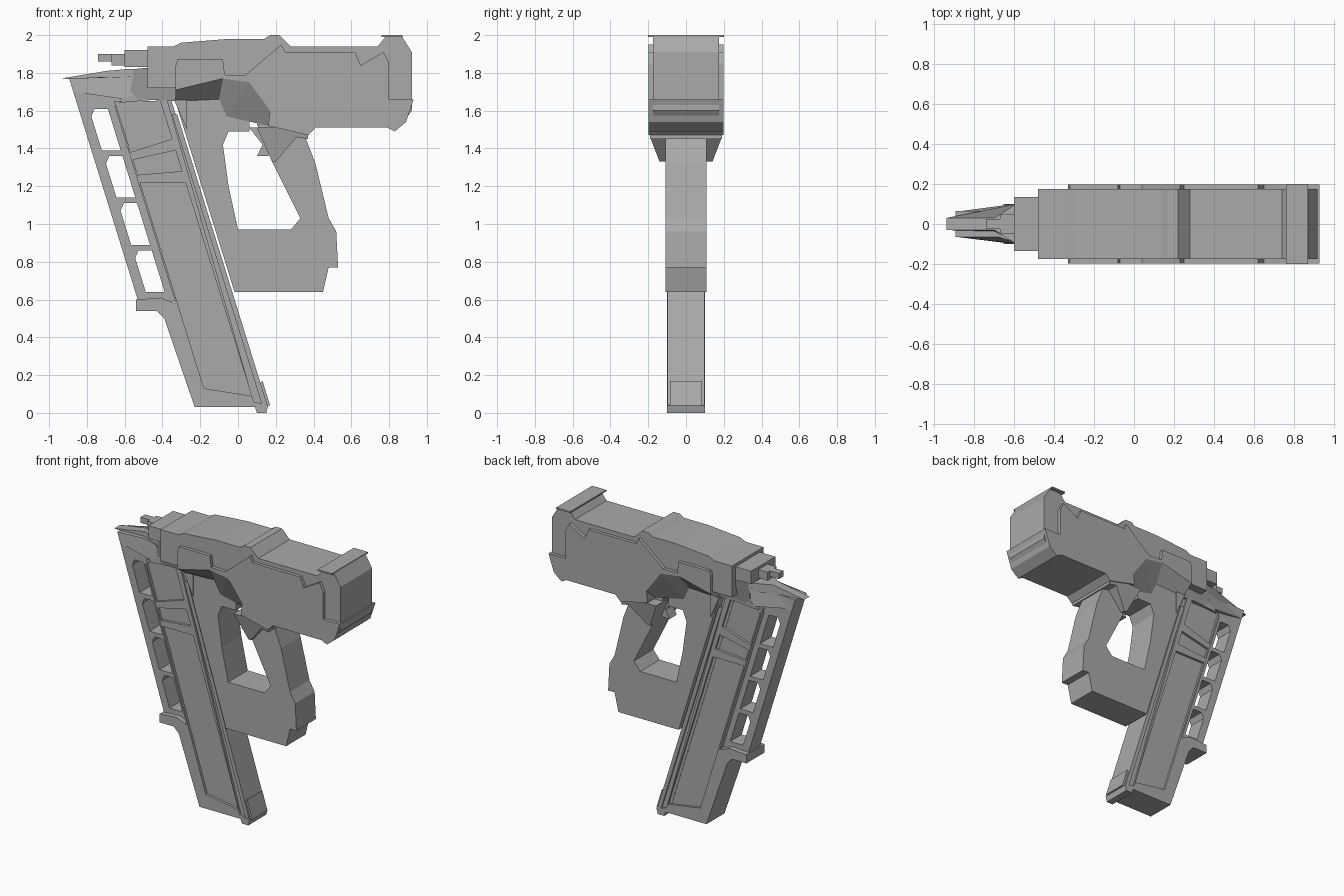
import bpy, bmesh

default_cube = bpy.data.objects.get("Cube")
if default_cube:
    bpy.data.objects.remove(default_cube, do_unlink=True)

grey = bpy.data.materials.new("mid grey")
grey.use_nodes = True
grey.diffuse_color = (.4, .4, .4, 1)
grey.node_tree.nodes["Principled BSDF"].inputs["Base Color"].default_value = grey.diffuse_color

# Shared heights and half widths
deck, ledge, lip, belly = 1.94, 1.91, 1.66, 1.51
core_half, plate_half, frame_half, grip_half = .175, .198, .108, .1


def widen(points, half):
    """Give every profile point its own half width."""
    return [(x, z, half) for x, z in points]


def solid(name, profiles):
    """Extrude side profiles of (x, z, half width) symmetrically across y."""
    bm = bmesh.new()
    for profile in profiles:
        right = [bm.verts.new((x, -half, z)) for x, z, half in profile]
        left = [bm.verts.new((x, half, z)) for x, z, half in profile]
        bm.faces.new(right)
        bm.faces.new(reversed(left))
        for i in range(len(profile)):
            bm.faces.new((right[i - 1], left[i - 1], left[i], right[i]))
    bmesh.ops.recalc_face_normals(bm, faces=bm.faces)
    mesh = bpy.data.meshes.new(name)
    bm.to_mesh(mesh)
    bm.free()
    mesh.materials.append(grey)
    obj = bpy.data.objects.new(name, mesh)
    bpy.context.collection.objects.link(obj)
    return obj


def prism(name, points, half):
    return solid(name, [widen(points, half)])


def rectangle(left, right, bottom, top):
    return [(left, bottom), (left, top), (right, top), (right, bottom)]


def lean(foot, z):
    """Point at height z on the sloping grip line that starts at x = foot."""
    return (foot - .31 * z, z)


def band(back, front, bottom, top, tilt_bottom=0, tilt_top=0):
    """Four-sided profile that follows the slope of the grip."""
    return [lean(back, bottom), lean(back, top),
            lean(front, top + tilt_top), lean(front, bottom + tilt_bottom)]


def cut_through(obj, openings):
    cutter = solid("cutter", [widen(points, plate_half) for points in openings])
    cutter.hide_render = True
    modifier = obj.modifiers.new("openings", 'BOOLEAN')
    modifier.operation, modifier.solver, modifier.object = 'DIFFERENCE', 'EXACT', cutter
    graph = bpy.context.evaluated_depsgraph_get()
    mesh = bpy.data.meshes.new_from_object(obj.evaluated_get(graph))
    obj.modifiers.clear()
    obj.data = mesh
    bpy.data.objects.remove(cutter, do_unlink=True)


# Upper body: inner core
prism("body_core", [
    (-.48, 1.72), (-.48, deck), (-.34, deck), (-.3, 1.96), (-.05, 1.98), (.14, 1.98),
    (.17, 2), (.22, 2), (.28, deck), (.74, deck), (.78, 1.99), (.87, 1.99), (.92, ledge),
    (.92, 1.6), (.87, 1.53), (.3, 1.53), (.05, 1.77), (-.3, 1.72)], core_half)
prism("front_top_plate", rectangle(.76, .87, 1.99, 2), .2)

# Sloping shoulders that narrow from the side plates to the frame
upper = [(-.33, 1.71), (-.08, 1.77), (.06, 1.75), (.17, 1.6)]
lower = [(-.33, 1.65), (-.1, lip), (-.06, 1.57), (.16, 1.52)]
solid("shoulders", [widen(upper[i:i + 2], plate_half) + widen(lower[i:i + 2][::-1], frame_half)
                    for i in range(len(upper) - 1)])

# Wider plates on both sides, with the stepped upper edge
prism("side_plates", [
    (-.33, 1.84), (-.32, 1.87), (-.08, 1.87), (-.07, 1.79), (.04, 1.79), (.23, 1.95),
    (.25, ledge), (.62, ledge), (.65, 1.84), (.77, ledge), (.8, 1.85), (.8, lip), (.93, lip),
    (.89, 1.54), (.83, 1.49), (.79, belly), (.41, belly), (.37, 1.47), (.16, 1.52),
    *reversed(upper)], plate_half)

# Frame with the open front loop
prism("frame_loop", [
    lean(.18, 1.7), lean(.18, .64), (.45, .64), (.48, .77), (.53, .77), (.52, .96), (.48, 1.03),
    (.41, 1.32), (.36, 1.45), (.36, 1.53), (.1, 1.53), (.18, 1.33), (.33, 1.03), (.28, .97),
    (0, .97), (-.05, 1.2), (-.08, 1.42), (-.05, 1.49), (.06, 1.49), (.06, 1.68)], frame_half)
solid("loop_flare", [[(.1, belly, .19), (.18, 1.33, .14), (.2, 1.33, .14),
                      (.31, 1.46, .19), (.37, 1.45, .19), (.37, belly, .19)]])
prism("trigger", [(.06, belly), (.13, 1.42), (.1, 1.36), (.16, 1.36), (.2, belly)], .04)

# Rear block and the small stepped parts behind it
solid("rear_block", [[(-.57, 1.7, .1), (-.55, 1.82, .1), (-.45, 1.83, .15),
                      (-.3, 1.8, .15), (-.3, 1.65, .1), (-.53, lip, .1)]])
prism("rear_step", rectangle(-.6, -.47, 1.83, 1.92), .135)
prism("rear_link", rectangle(-.67, -.59, 1.84, 1.9), .05)
prism("rear_tip", rectangle(-.74, -.66, 1.86, 1.9), .025)
solid("rear_tail", [[(-.94, 1.77, .03), (-.7, 1.81, .03), (-.59, 1.82, .1),
                     (-.55, 1.82, .1), (-.55, 1.76, .1), (-.7, 1.76, .04)]])

# Back strip with a row of evenly spaced openings
strip = prism("back_strip", band(-.345, -.1, .59, 1.77), .064)
hole_height, hole_pitch = .22, .25
openings = []
for i in range(4):
    top = 1.61 - i * hole_pitch
    hole = band(-.29, -.19, top - hole_height, top)
    hole[1:2] = [lean(-.29, top - .04), lean(-.26, top)]
    openings.append(hole)
cut_through(strip, openings)
solid("strip_cap", [[(*lean(-.345, 1.7), .064), (*lean(-.345, 1.77), .064),
                     (-.68, 1.78, .064), (-.57, 1.78, .1), (-.53, 1.7, .1), (-.6, lip, .1)]])

# Main grip: shell with three panel openings over a narrower core
panel_back, panel_front = -.14, .1
shell = prism("grip_shell", [
    lean(-.15, 1.62), (-.61, lip), (-.55, 1.7), lean(.14, 1.7), lean(.1, .03), lean(-.22, .03),
    lean(-.235, .5), (-.43, .54), (-.54, .54), (-.54, .6), (-.41, .61), lean(-.15, .58)], grip_half)
cut_through(shell, [
    band(panel_back, panel_front, 1.38, 1.64, .07, .02),
    band(panel_back, panel_front, 1.26, 1.34, .02, .05),
    band(panel_back, panel_front, .13, 1.22, -.04)])
prism("grip_core", band(-.145, .11, .06, 1.65), .083)

# Front rail of the grip and its foot
prism("front_rail", band(.08, .16, .03, 1.67), .086)
prism("rail_edge", band(.14, .168, .04, 1.58), .097)
prism("rail_foot", [(.08, .06), (.16, .04), (.15, 0), (.1, 0)], grip_half)
prism("foot_pad", [(.09, .14), (.13, .17), (.17, .04), (.12, .03)], .084)

# Raised tab beside the grip
prism("frame_tab", rectangle(-.34, -.27, 1.5, lip)[1:], .116)
